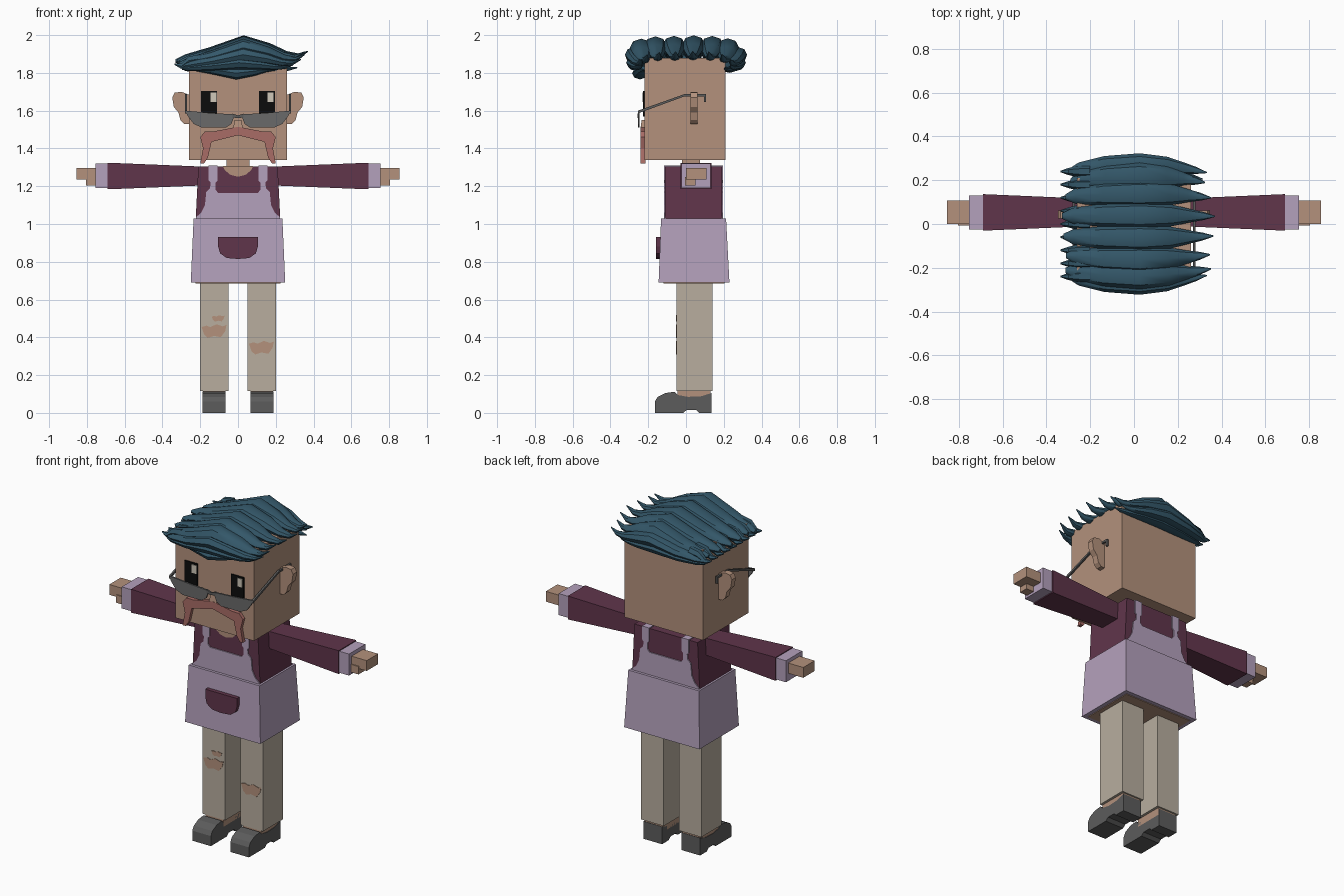
import bpy, bmesh, math

cube = bpy.data.objects.get("Cube")
if cube:
    bpy.data.objects.remove(cube, do_unlink=True)


def material(name, hex_code):
    rgb = [int(hex_code[i:i + 2], 16) / 255 for i in (0, 2, 4)]
    col = [c / 12.92 if c < 0.04 else ((c + 0.055) / 1.055) ** 2.4 for c in rgb] + [1]
    m = bpy.data.materials.new(name)
    m.use_nodes = True
    m.diffuse_color = col
    m.node_tree.nodes["Principled BSDF"].inputs["Base Color"].default_value = col
    return m


SKIN = material("skin", "B3917C")
HAIR = material("teal_hair", "34586A")
MAROON = material("maroon_cloth", "60354B")
LILAC = material("lilac_cloth", "B4A1BC")
BEIGE = material("beige_cloth", "B8AE9F")
GREY = material("grey_leather", "5C5C5C")
LENS = material("grey_lens", "6A6A6A")
BLACK = material("black", "0C0C0C")
ROSE = material("rose_moustache", "A86C66")
CREAM = material("cream", "D0C8BA")


def loft(name, rings, mat, smooth=False):
    """Skin a run of equal-length rings and cap both ends."""
    bm = bmesh.new()
    loops = [[bm.verts.new(p) for p in r] for r in rings]
    n = len(loops[0])
    for a, b in zip(loops, loops[1:]):
        for i in range(n):
            bm.faces.new((a[i], a[(i + 1) % n], b[(i + 1) % n], b[i]))
    bm.faces.new(loops[0])
    bm.faces.new(loops[-1])
    bmesh.ops.recalc_face_normals(bm, faces=bm.faces)
    me = bpy.data.meshes.new(name)
    bm.to_mesh(me)
    bm.free()
    me.materials.append(mat)
    ob = bpy.data.objects.new(name, me)
    bpy.context.collection.objects.link(ob)
    if smooth:
        bpy.ops.object.select_all(action='DESELECT')
        ob.select_set(True)
        bpy.context.view_layer.objects.active = ob
        bpy.ops.object.shade_smooth_by_angle(angle=math.radians(40))
    return ob


def prism(name, outline, axis, a, b, mat):
    """Extrude an outline along x (y,z points) or along y (x,z points)."""
    place = (lambda p, d: (d, p[0], p[1])) if axis == 'x' else (lambda p, d: (p[0], d, p[1]))
    return loft(name, [[place(p, d) for p in outline] for d in (a, b)], mat)


def rect(x0, x1, y0, y1, z):
    return [(x0, y0, z), (x1, y0, z), (x1, y1, z), (x0, y1, z)]


def box(name, x, y, z, mat):
    lo, hi = sorted(x)
    return loft(name, [rect(lo, hi, *y, h) for h in z], mat)


def mirrored(half):
    """Close an outline from its +x half."""
    return half + [(-x, z) for x, z in reversed(half) if x]


def flip(pts, s):
    return [(s * x, z) for x, z in pts]


# Head, neck and neckline
box("head", (-.26, .26), (-.22, .21), (1.34, 1.88), SKIN)
box("neck", (-.06, .06), (-.02, .075), (1.28, 1.36), SKIN)
prism("neckline", mirrored([(0, 1.25), (.04, 1.26), (.07, 1.285), (.08, 1.306)]),
      'y', -.114, -.10, SKIN)
loft("nose", [rect(-.025, .025, -.24, -.21, 1.51), rect(-.018, .018, -.235, -.21, 1.55)], SKIN)
prism("moustache", mirrored([(0, 1.515), (.13, 1.49), (.175, 1.49), (.2, 1.46), (.185, 1.40),
                             (.2, 1.32), (.18, 1.32), (.16, 1.35), (.14, 1.435), (0, 1.47)]),
      'y', -.24, -.215, ROSE)

# Torso, apron and its bib
loft("shirt", [rect(-.225, .225, -.11, .19, 1.0), rect(-.21, .21, -.11, .19, 1.305)], MAROON)
loft("apron_skirt", [rect(-.25, .25, -.145, .23, .69), rect(-.235, .235, -.132, .212, 1.03)], LILAC)
box("body_underside", (-.225, .225), (-.12, .205), (.686, .692), SKIN)
bib = mirrored([(0, 1.165), (.105, 1.165), (.118, 1.18), (.118, 1.22), (.108, 1.23), (.108, 1.31),
                (.155, 1.31), (.155, 1.23), (.145, 1.22), (.148, 1.19), (.168, 1.17), (.175, 1.1),
                (.195, 1.06), (.223, 1.035), (.225, 1.02), (0, 1.02)])
prism("bib_front", bib, 'y', -.116, -.107, LILAC)
prism("bib_back", bib, 'y', .187, .196, LILAC)
prism("apron_pocket", mirrored([(0, .815), (.06, .82), (.095, .845), (.105, .88), (.105, .93)]),
      'y', -.16, -.13, MAROON)

# Parts on both sides
for s, side in ((1, "left"), (-1, "right")):
    box(side + "_strap", (s * .108, s * .155), (-.116, .196), (1.302, 1.31), LILAC)

    # Ear and eye
    prism(side + "_ear", flip([(.25, 1.53), (.285, 1.53), (.305, 1.55), (.315, 1.59), (.34, 1.62),
                               (.348, 1.67), (.335, 1.695), (.30, 1.70), (.25, 1.68)], s),
          'y', .025, .062, SKIN)
    box(side + "_eye", (s * .112, s * .197), (-.227, -.215), (1.57, 1.705), BLACK)
    shine = .173 if s > 0 else .13
    box(side + "_eye_shine", (s * shine - .016, s * shine + .016), (-.231, -.222), (1.645, 1.695), CREAM)

    # Glasses
    prism(side + "_lens", flip([(.015, 1.58), (.035, 1.53), (.065, 1.51), (.19, 1.51), (.235, 1.53),
                                (.265, 1.57), (.28, 1.60), (.15, 1.588)], s), 'y', -.255, -.245, LENS)
    prism(side + "_glasses_arm", [(-.255, 1.585), (-.255, 1.6), (-.01, 1.687), (.105, 1.687),
                                  (.105, 1.645), (.095, 1.645), (.095, 1.675), (-.01, 1.675)],
          'x', s * .27, s * .281, GREY)

    # Arm, cuff and hand
    loft(side + "_sleeve", [[(s * x, .053 + a * w, 1.254 + b * h)
                             for a, b in ((-1, -1), (1, -1), (1, 1), (-1, 1))]
                            for x, w, h in ((.19, .062, .05), (.68, .083, .07), (.69, .083, .07))], MAROON)
    box(side + "_cuff", (s * .68, s * .755), (-.025, .13), (1.19, 1.319), LILAC)
    box(side + "_hand", (s * .75, s * .855), (0, .108), (1.235, 1.297), SKIN)
    box(side + "_thumb", (s * .75, s * .805), (-.006, .05), (1.203, 1.25), SKIN)

    # Leg, ankle and shoe
    box(side + "_trouser_leg", (s * .05, s * .2), (-.05, .14), (.115, .70), BEIGE)
    box(side + "_ankle", (s * .065, s * .185), (-.045, .13), (.07, .12), SKIN)
    shoe = prism(side + "_shoe", [(-.165, 0), (-.165, .06), (-.15, .085), (-.11, .105), (-.06, .112),
                                  (-.045, .095), (.01, .085), (.08, .088), (.135, .105), (.135, 0),
                                  (.07, 0), (.055, .016), (.005, .016), (-.015, 0)],
                 'x', s * .065, s * .188, GREY)

prism("glasses_bridge", mirrored([(0, 1.575), (.03, 1.585), (.03, 1.565), (0, 1.56)]),
      'y', -.257, -.247, GREY)


# Torn knees
def tear(name, x, z, w, h):
    shape = [(-1, .6), (-.6, .8), (-.3, .6), (.2, 1), (.7, .7), (1, .9), (.9, 0), (.55, -.9),
             (0, -.7), (-.5, -1), (-.8, -.5)]
    prism(name, [(x + a * w, z + b * h) for a, b in shape], 'y', -.053, -.046, SKIN)


tear("right_knee_tear", -.127, .433, .066, .036)
tear("right_thigh_tear", -.105, .50, .034, .017)
tear("left_knee_tear", .124, .345, .066, .036)

# Hair locks swept sideways: x, z, half width, half height
LOCK = [(-.33, 1.857, .012, .010), (-.28, 1.868, .036, .024), (-.15, 1.895, .052, .035),
        (.03, 1.945, .060, .048), (.17, 1.915, .050, .036), (.26, 1.885, .030, .024),
        (.32, 1.882, .018, .015), (.37, 1.908, .003, .003)]


def lock(name, y, dz, length=1.0, size=1.0, lift=1.0, dx=0.0):
    rings = []
    for x, z, w, h in LOCK:
        bow = 1 + .16 * (1 - (x / .37) ** 2)
        zc = 1.87 + (z - 1.87) * lift + dz
        rings.append([(x * length + dx, y * bow + size * w * math.cos(i * math.pi / 4),
                       zc + size * h * math.sin(i * math.pi / 4)) for i in range(8)])
    loft(name, rings, HAIR, True)


# Crown locks
for i, (y, dz, length) in enumerate([(-.205, -.012, .95), (-.14, .0, .94), (-.055, .003, .98),
                                     (.035, .006, 1.0), (.12, .002, .95), (.19, -.01, .88)]):
    lock(f"crown_lock_{i}", y, dz, length)
# Outer locks over the front and back edges
for s, side in ((-1, "front"), (1, "back")):
    lock(f"{side}_upper_lock", s * .235, -.026, .9, .85, .7)
    lock(f"{side}_lower_lock", s * .235, -.042, .84, .75, .35, -.02)
lock("fringe_lock", -.21, -.045, .68, .7, -.35, -.03)
lock("nape_lock", .205, -.05, .85, .7, .2)

# Small tufts curling out over the right side
for i in range(9):
    y = -.24 + i * .06
    path = [(-.20, 1.875, .026), (-.26, 1.865, .025), (-.30, 1.835, .016), (-.335, 1.845, .004)]
    loft(f"side_tuft_{i}", [[(x, y + r * math.cos(k * math.pi / 3), z + r * math.sin(k * math.pi / 3))
                             for k in range(6)] for x, z, r in path], HAIR, True)
